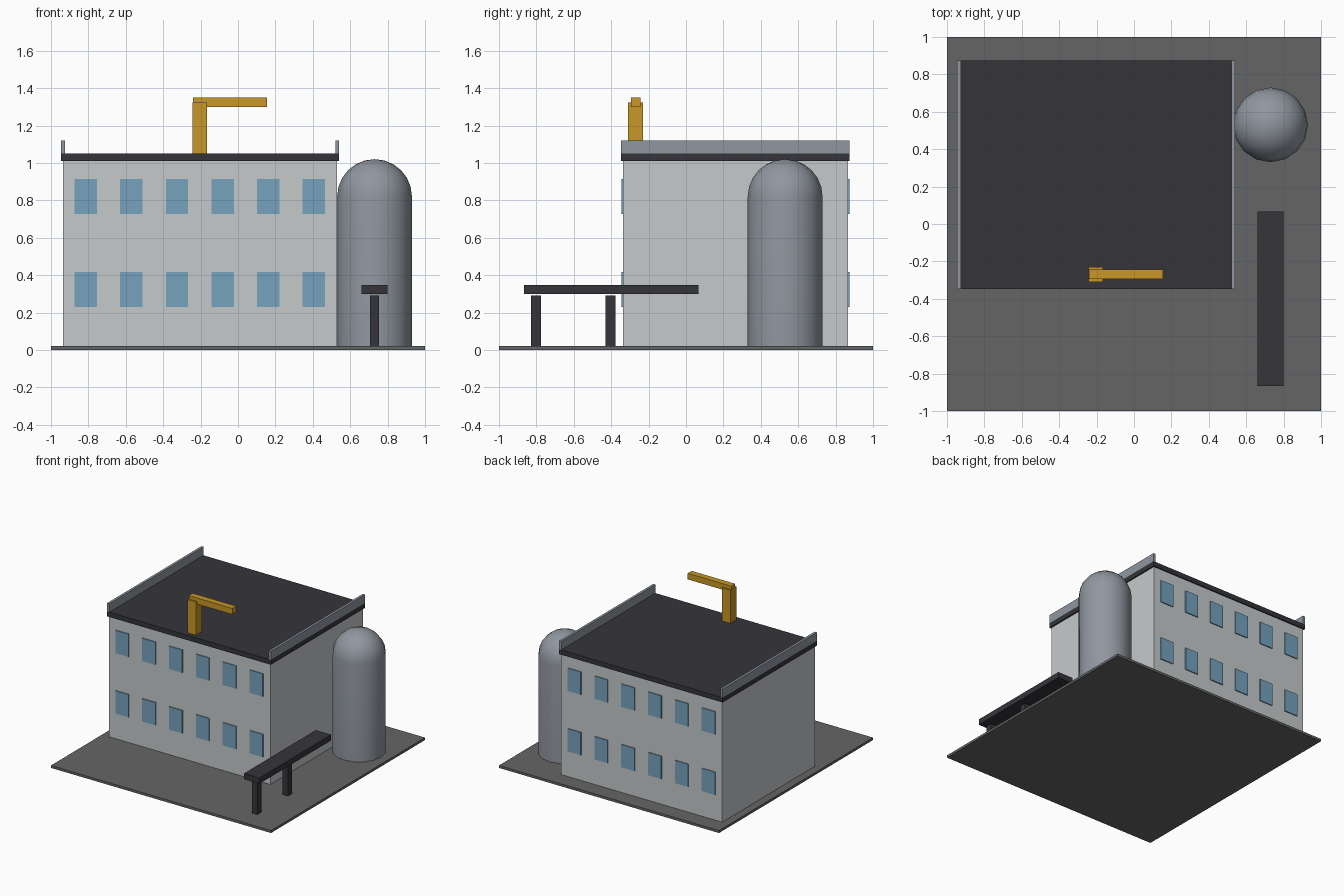
import bpy
import bmesh
import math

old = bpy.data.objects.get("Cube")
if old:
    bpy.data.objects.remove(old, do_unlink=True)


def material(name, r, g, b):
    mat = bpy.data.materials.new(name)
    mat.use_nodes = True
    mat.diffuse_color = (r, g, b, 1)
    node = next(n for n in mat.node_tree.nodes if n.type == "BSDF_PRINCIPLED")
    node.inputs["Base Color"].default_value = (r, g, b, 1)
    return mat


concrete = material("dark concrete", 0.13, 0.13, 0.13)
plaster = material("pale plaster", 0.56, 0.59, 0.60)
charcoal = material("charcoal", 0.036, 0.034, 0.042)
steel = material("grey steel", 0.28, 0.31, 0.35)
glass = material("blue glass", 0.18, 0.36, 0.51)
yellow = material("crane yellow", 0.58, 0.31, 0.02)


def finish(name, bm, mat):
    mesh = bpy.data.meshes.new(name)
    bm.to_mesh(mesh)
    bm.free()
    mesh.materials.append(mat)
    obj = bpy.data.objects.new(name, mesh)
    bpy.context.collection.objects.link(obj)
    return obj


def box(name, xs, ys, zs, mat):
    """Box given by its extent along each axis."""
    bm = bmesh.new()
    bmesh.ops.create_cube(bm, size=1)
    for v in bm.verts:
        for i, (lo, hi) in enumerate((xs, ys, zs)):
            v.co[i] = hi if v.co[i] > 0 else lo
    return finish(name, bm, mat)


# Ground and building
box("ground_slab", (-1, 1), (-1, 1), (0, 0.02), concrete)
box("building_walls", (-0.935, 0.53), (-0.337, 0.865), (0.02, 1.01), plaster)
box("roof_slab", (-0.946, 0.541), (-0.347, 0.875), (1.01, 1.05), charcoal)
for side, x in (("right", -0.946), ("left", 0.521)):
    box(side + "_parapet", (x, x + 0.02), (-0.347, 0.875), (1.05, 1.12), steel)

# Two rows of windows on the front and back walls
for wall, y in (("front", -0.345), ("back", 0.857)):
    for row, z in (("lower", 0.23), ("upper", 0.727)):
        for i in range(6):
            x = -0.874 + i * 0.244
            box(f"{wall}_{row}_window_{i + 1}", (x, x + 0.12),
                (y, y + 0.016), (z, z + 0.187), glass)

# Rooftop crane
box("crane_post", (-0.242, -0.165), (-0.31, -0.23), (1.05, 1.322), yellow)
box("crane_boom", (-0.241, 0.155), (-0.295, -0.244), (1.30, 1.35), yellow)

# Raised walkway, with legs stopping just short of the deck
box("walkway_deck", (0.66, 0.80), (-0.865, 0.067), (0.30, 0.347), charcoal)
for name, y in (("front", -0.828), ("back", -0.43)):
    box(name + "_walkway_leg", (0.705, 0.755), (y, y + 0.052),
        (0.02, 0.29), charcoal)

# Domed storage tank, spun from a half profile
bm = bmesh.new()
radius, shoulder = 0.2, 0.82
profile = [(0, 0.02), (radius, 0.02)]
for i in range(7):
    a = math.radians(15 * i)
    profile.append((radius * math.cos(a), shoulder + radius * math.sin(a)))
verts = [bm.verts.new((r, 0, z)) for r, z in profile]
edges = [bm.edges.new(pair) for pair in zip(verts, verts[1:])]
bmesh.ops.spin(bm, geom=verts + edges, cent=(0, 0, 0), axis=(0, 0, 1),
               angle=math.tau, steps=16)
bmesh.ops.remove_doubles(bm, verts=bm.verts, dist=0.0005)
bmesh.ops.recalc_face_normals(bm, faces=bm.faces)
tank = finish("storage_tank", bm, steel)
tank.location = (0.73, 0.53, 0)
bpy.ops.object.select_all(action="DESELECT")
tank.select_set(True)
bpy.context.view_layer.objects.active = tank
bpy.ops.object.shade_smooth_by_angle(angle=math.radians(40))
